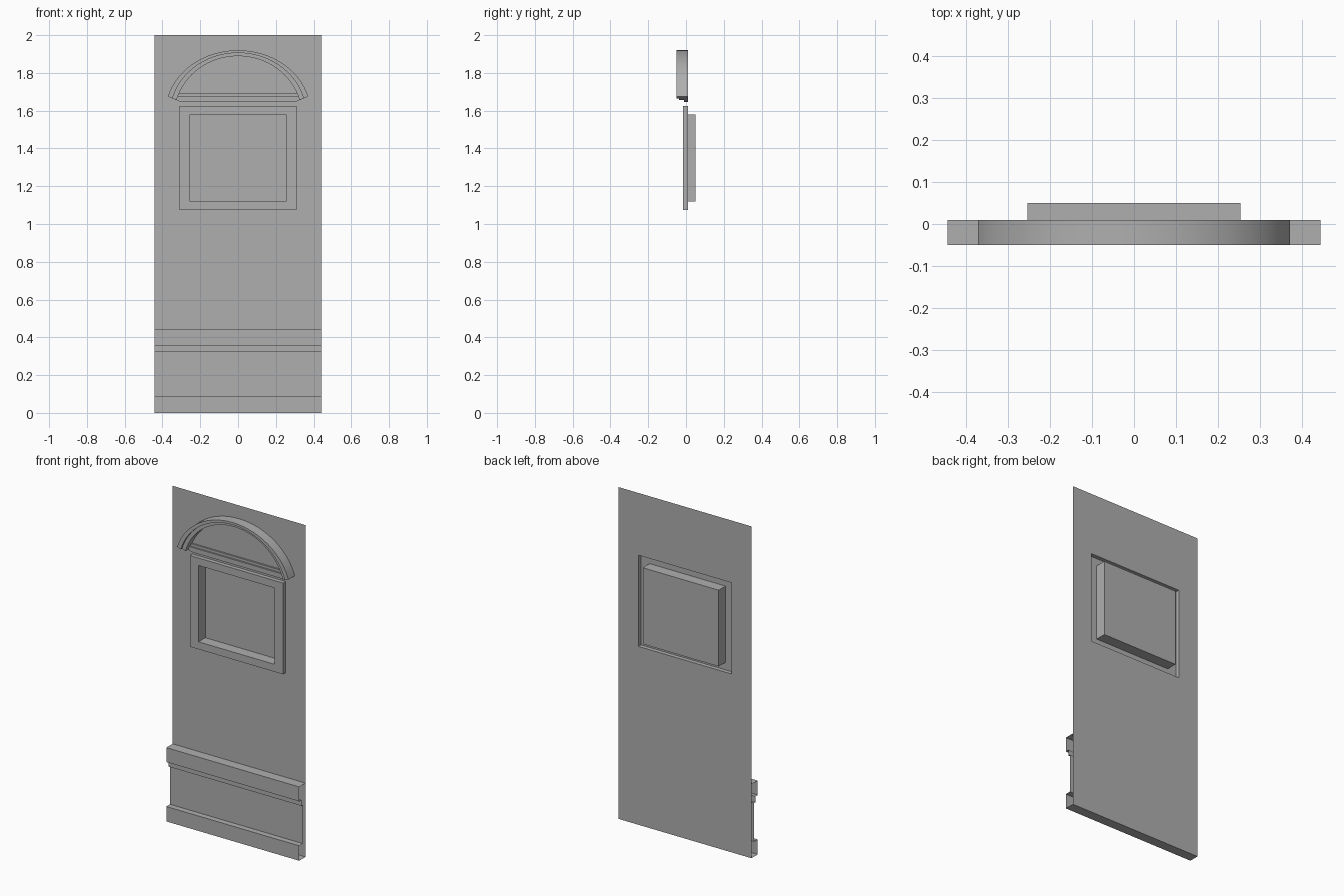
import bpy, bmesh, math

if "Cube" in bpy.data.objects:
    bpy.data.objects.remove(bpy.data.objects["Cube"])

W = 0.443            # half width of the wall
WALL, FRONT, BACK = 0.01, -0.05, 0.05

grey = bpy.data.materials.new("dark_grey")
grey.diffuse_color = (0.43, 0.43, 0.43, 1)
grey.use_nodes = True
grey.node_tree.nodes["Principled BSDF"].inputs["Base Color"].default_value = grey.diffuse_color


def make(name, verts, faces, recalc=False):
    me = bpy.data.meshes.new(name)
    me.from_pydata(verts, [], faces)
    me.materials.append(grey)
    if recalc:
        bm = bmesh.new()
        bm.from_mesh(me)
        bmesh.ops.recalc_face_normals(bm, faces=bm.faces)
        bm.to_mesh(me)
        bm.free()
    ob = bpy.data.objects.new(name, me)
    bpy.context.collection.objects.link(ob)
    return ob


def rect(hx, z0, z1, y):
    return [(-hx, y, z0), (hx, y, z0), (hx, y, z1), (-hx, y, z1)]


def nested(name, loops, fill):
    """Skin a list of four-point loops, optionally closing the last one."""
    verts = [p for l in loops for p in l]
    faces = [(4*k + i, 4*k + (i+1) % 4, 4*k + 4 + (i+1) % 4, 4*k + 4 + i)
             for k in range(len(loops) - 1) for i in range(4)]
    if fill:
        n = len(verts)
        faces.append((n-4, n-3, n-2, n-1))
    return make(name, verts, faces)


def prism(name, outline, y0, y1):
    """Extrude an x-z outline between two depths."""
    n = len(outline)
    verts = [(x, y, z) for y in (y0, y1) for x, z in outline]
    faces = [tuple(range(n)), tuple(range(2*n - 1, n - 1, -1))]
    faces += [(i, (i+1) % n, n + (i+1) % n, n + i) for i in range(n)]
    return make(name, verts, faces, True)


# wall sheet with the window opening
frame_edge = (0.31, 1.075, 1.625)
pane_edge = (0.253, 1.12, 1.58)
nested("wall", [rect(W, 0, 2, WALL), rect(*frame_edge, WALL)], False)

# raised window frame and deep recess with back pane
nested("window_frame", [rect(*frame_edge, WALL), rect(*frame_edge, -0.015),
                        rect(*pane_edge, -0.015)], False)
nested("window_recess", [rect(*pane_edge, -0.015), rect(*pane_edge, BACK)], True)

# wainscot: open-ended moulding profile (y, z) run along x
profile = [(WALL, 0), (FRONT, 0), (FRONT, 0.09), (-0.015, 0.09), (-0.015, 0.322),
           (-0.028, 0.322), (-0.028, 0.358), (FRONT, 0.358), (FRONT, 0.445), (WALL, 0.445)]
n = len(profile)
make("wainscot", [(x, y, z) for x in (-W, W) for y, z in profile],
     [(i, n + i, n + i + 1, i + 1) for i in range(n - 1)])

# arched hood: stepped section swept along three elliptical arcs
SWEEP = math.radians(75)


def arc_point(end_x, end_z, top, t):
    b = (top - end_z) / (1 - math.cos(SWEEP))
    a = t * SWEEP
    return end_x * math.sin(a) / math.sin(SWEEP), top - b + b * math.cos(a)


outer, mid, inner = (0.371, 1.675, 1.92), (0.347, 1.665, 1.906), (0.325, 1.656, 1.889)
section = [(outer, WALL), (outer, FRONT), (mid, FRONT),
           (mid, -0.037), (inner, -0.037), (inner, WALL)]
SEG, m = 32, len(section)
verts = []
for s in range(SEG + 1):
    for arc, y in section:
        x, z = arc_point(*arc, 2*s/SEG - 1)
        verts.append((x, y, z))
faces = [(s*m + i, s*m + (i+1) % m, (s+1)*m + (i+1) % m, (s+1)*m + i)
         for s in range(SEG) for i in range(m)]
faces += [tuple(range(m)), tuple(range(SEG*m + m - 1, SEG*m - 1, -1))]
hood = make("arched_hood", verts, faces, True)
bpy.context.view_layer.objects.active = hood
hood.select_set(True)
bpy.ops.object.shade_smooth_by_angle(angle=math.radians(30))

# stepped sill under the arch
prism("hood_sill_lower", [(-0.305, 1.646), (0.305, 1.646), (0.33, 1.658),
                          (0.322, 1.675), (-0.322, 1.675), (-0.33, 1.658)], -0.01, WALL)
prism("hood_sill_upper", [(-0.322, 1.675), (0.322, 1.675),
                          (0.32, 1.69), (-0.32, 1.69)], 0.0, WALL)
